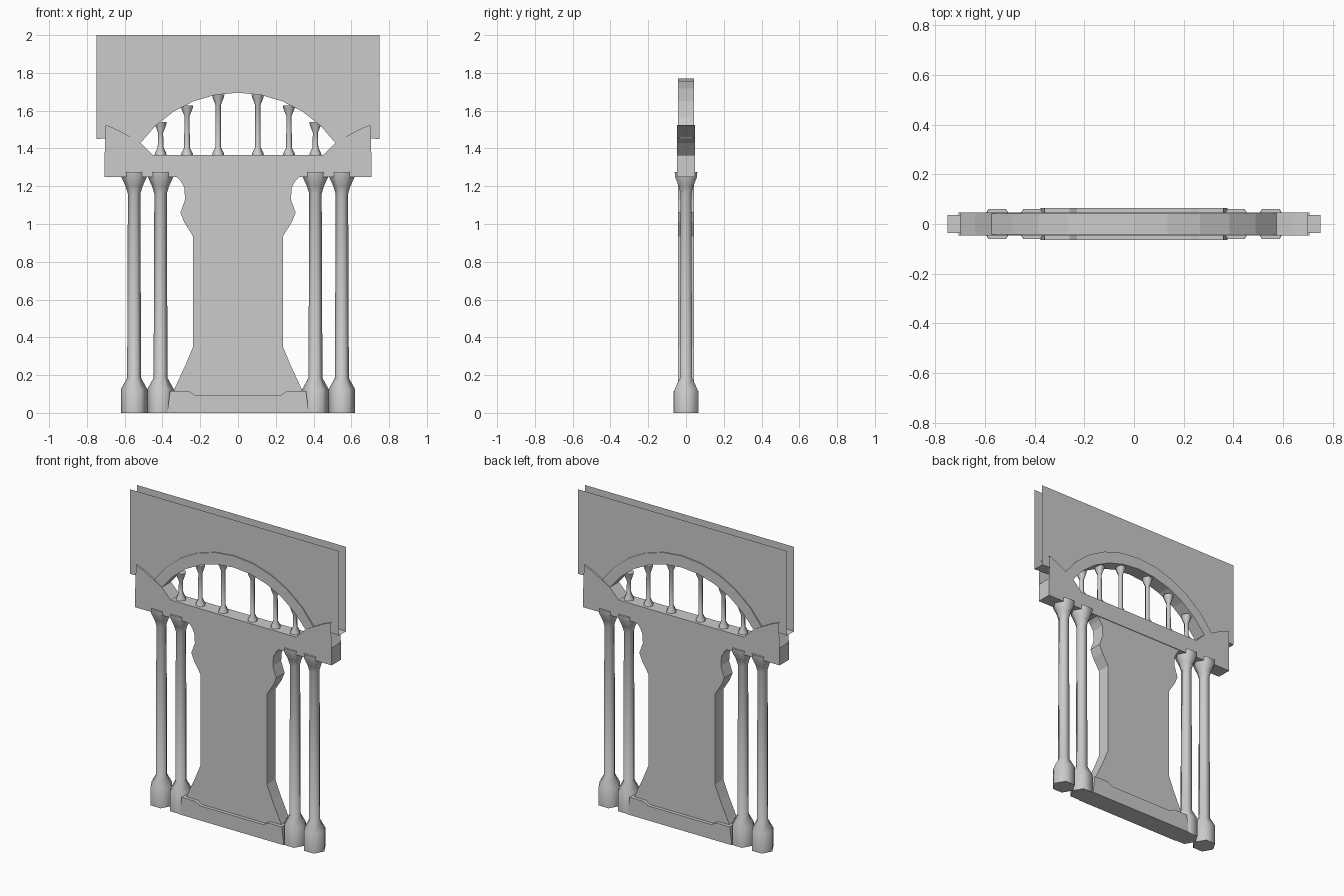
import bpy, bmesh, math

if "Cube" in bpy.data.objects:
    bpy.data.objects.remove(bpy.data.objects["Cube"])

def finish(name, bm):
    bmesh.ops.recalc_face_normals(bm, faces=bm.faces[:])
    me = bpy.data.meshes.new(name)
    bm.to_mesh(me)
    bm.free()
    ob = bpy.data.objects.new(name, me)
    bpy.context.collection.objects.link(ob)
    return ob

def mirrored(half):
    """Right half of an outline (top to bottom) -> full closed outline."""
    return half + [(-x, z) for x, z in reversed(half) if abs(x) > 1e-6]

def slab(name, pts, y, wall=lambda x, z: True):
    """Front and back sheets, joined by the edge walls that are wanted."""
    bm = bmesh.new()
    f = [bm.verts.new((x, -y, z)) for x, z in pts]
    b = [bm.verts.new((x, y, z)) for x, z in pts]
    bm.faces.new(f)
    bm.faces.new(b[::-1])
    n = len(pts)
    for i in range(n):
        j = (i + 1) % n
        if wall(abs(pts[i][0] + pts[j][0]) / 2, (pts[i][1] + pts[j][1]) / 2):
            bm.faces.new((f[j], f[i], b[i], b[j]))
    return finish(name, bm)

def turned(name, x, profile, sides=6):
    """Six-sided turned post from (radius, z) rings, corners on the x axis."""
    bm = bmesh.new()
    rings = []
    for r, z in profile:
        rings.append([bm.verts.new((x + r * math.cos(2 * math.pi * k / sides),
                                    r * math.sin(2 * math.pi * k / sides), z))
                      for k in range(sides)])
    for a, b in zip(rings, rings[1:]):
        for k in range(sides):
            m = (k + 1) % sides
            bm.faces.new((a[k], a[m], b[m], b[k]))
    bm.faces.new(rings[0][::-1])
    bm.faces.new(rings[-1])
    ob = finish(name, bm)
    bpy.ops.object.select_all(action='DESELECT')
    ob.select_set(True)
    bpy.context.view_layer.objects.active = ob
    bpy.ops.object.shade_smooth_by_angle(angle=math.radians(62))

def arc(span, spring, crown, n=10):
    """Circular arc from +span over the crown to -span."""
    h = crown - spring
    r = (span * span + h * h) / (2 * h)
    a = math.asin(span / r)
    return [(r * math.sin(a - 2 * a * i / n), crown - r + r * math.cos(a - 2 * a * i / n))
            for i in range(n + 1)]

inner = arc(0.515, 1.43, 1.695)
outer = arc(0.575, 1.46, 1.77)

# upper wall: two thin sheets, open at the top and ends, closed underneath
slab("upper_wall", [(0.75, 1.45)] + outer + [(-0.75, 1.45), (-0.75, 2), (0.75, 2)],
     0.036, lambda x, z: x > 0.6 and z < 1.47)

# arch band
slab("arch_band", outer + inner[::-1], 0.043)

# beam with raised haunches, open at the upper ends
slab("beam", mirrored([(0.45, 1.365), (0.515, 1.43), (0.57, 1.462), (0.64, 1.5),
                       (0.70, 1.525), (0.706, 1.365), (0.706, 1.25)]),
     0.047, lambda x, z: not (x > 0.7 and z > 1.366))

# central waisted pier
slab("pier", mirrored([(0.345, 1.27), (0.305, 1.23), (0.285, 1.195), (0.28, 1.13),
                       (0.305, 1.06), (0.285, 1.01), (0.238, 0.935), (0.238, 0.35),
                       (0.275, 0.26), (0.34, 0.12), (0.34, 0.05)]), 0.043)

# plinth below the pier
slab("plinth", mirrored([(0.23, 0.095), (0.26, 0.115), (0.36, 0.115), (0.375, 0)]), 0.065)

# paired columns
column = [(0.07, 0), (0.07, 0.125), (0.037, 0.185), (0.033, 1.16), (0.045, 1.2),
          (0.068, 1.25), (0.069, 1.275)]
for s in (-1, 1):
    for x in (0.41, 0.55):
        turned("column", s * x, column)

# small balusters inside the arch
for s in (-1, 1):
    for x, top in ((0.105, 1.685), (0.27, 1.628), (0.41, 1.54)):
        turned("baluster", s * x,
               [(0.033, 1.36), (0.03, 1.375), (0.015, 1.405), (0.014, top - 0.055),
                (0.03, top - 0.015), (0.033, top)])
